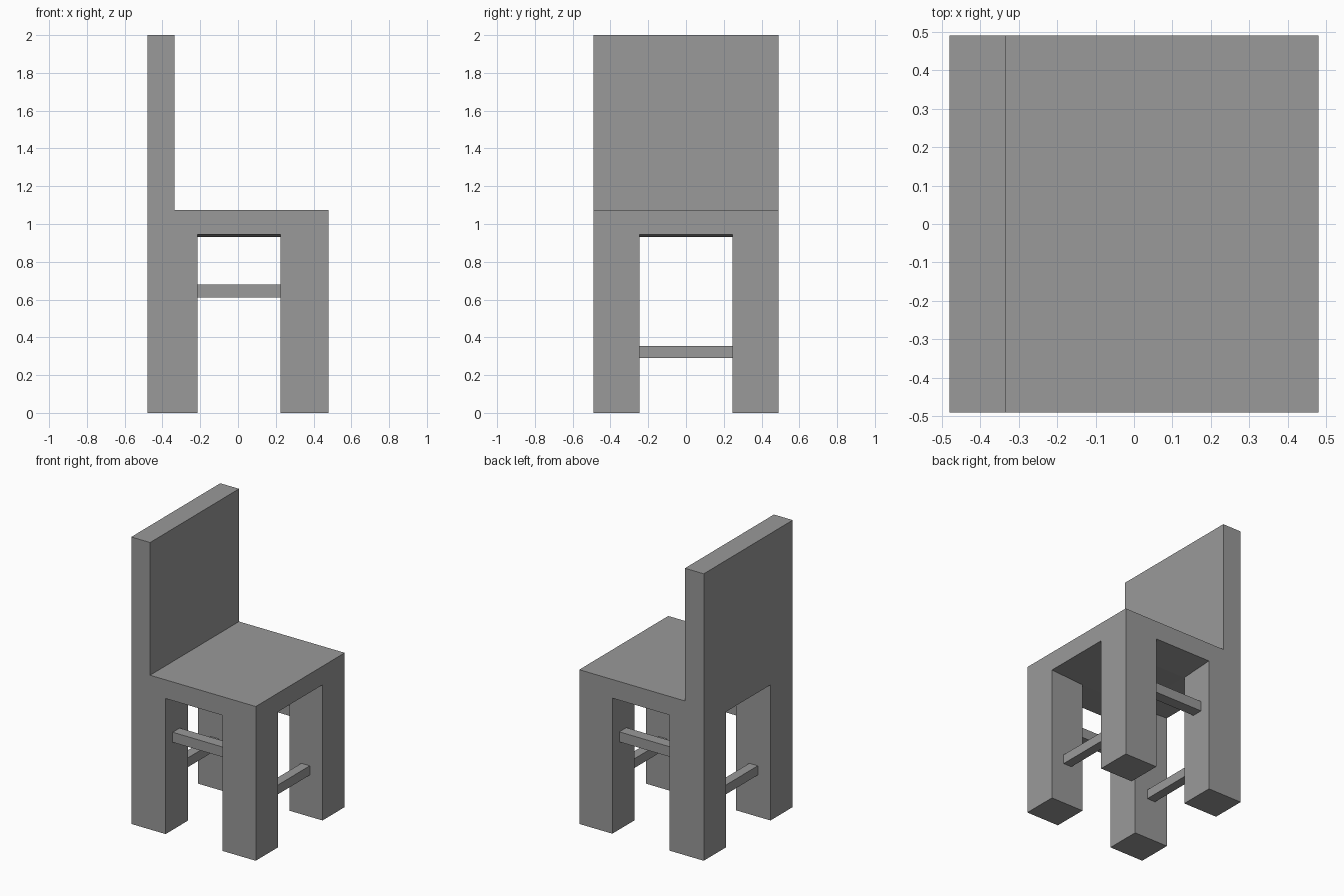
import bpy
import bmesh
from mathutils import Vector

cube = bpy.data.objects.get("Cube")
if cube:
    bpy.data.objects.remove(cube, do_unlink=True)

# One plain grey for the whole chair
grey = bpy.data.materials.new("plain_grey")
grey.use_nodes = True
COLOUR = (0.32, 0.32, 0.32, 1.0)
grey.diffuse_color = COLOUR
grey.node_tree.nodes["Principled BSDF"].inputs["Base Color"].default_value = COLOUR

XS = (-0.48, -0.215, 0.225, 0.48)
YS = (-0.49, -0.245, 0.245, 0.49)
SEAT_TOP = 1.075
BACK_FRONT = -0.335


def finish(bm, name):
    bmesh.ops.recalc_face_normals(bm, faces=bm.faces)
    mesh = bpy.data.meshes.new(name)
    bm.to_mesh(mesh)
    bm.free()
    mesh.materials.append(grey)
    obj = bpy.data.objects.new(name, mesh)
    bpy.context.collection.objects.link(obj)
    return obj


def extrude_to(bm, faces, z):
    out = bmesh.ops.extrude_face_region(bm, geom=faces)["geom"]
    for v in out:
        if isinstance(v, bmesh.types.BMVert):
            v.co.z = z


def box(name, low, high):
    low, high = Vector(low), Vector(high)
    bm = bmesh.new()
    bmesh.ops.create_cube(bm, size=1)
    for v in bm.verts:
        v.co = (low + high) / 2 + v.co * (high - low)
    return finish(bm, name)


# Seat underside: a grid that dips slightly towards the middle
bm = bmesh.new()
grid = [[bm.verts.new((x, y, 0.93 if i in (1, 2) and j in (1, 2) else 0.945))
         for j, y in enumerate(YS)] for i, x in enumerate(XS)]
cells = {(i, j): bm.faces.new((grid[i][j], grid[i + 1][j],
                               grid[i + 1][j + 1], grid[i][j + 1]))
         for i in range(3) for j in range(3)}

# Seat slab
extrude_to(bm, list(cells.values()), SEAT_TOP)

# Legs drawn down from the underside corners
bm.faces.ensure_lookup_table()
corners = [f for f in bm.faces
           if max(v.co.z for v in f.verts) < 1
           and abs(f.calc_center_median().x) > 0.3
           and abs(f.calc_center_median().y) > 0.3]
for face in corners:
    extrude_to(bm, [face], 0)

# Backrest drawn up from the rear strip of the seat
bmesh.ops.bisect_plane(bm, geom=bm.verts[:] + bm.edges[:] + bm.faces[:],
                       plane_co=(BACK_FRONT, 0, 0), plane_no=(1, 0, 0))
strip = [f for f in bm.faces
         if min(v.co.z for v in f.verts) > SEAT_TOP - 0.01
         and f.calc_center_median().x < BACK_FRONT]
extrude_to(bm, strip, 2)

bmesh.ops.recalc_face_normals(bm, faces=bm.faces)
bmesh.ops.dissolve_limit(bm, angle_limit=0.01, verts=bm.verts, edges=bm.edges)
finish(bm, "chair_frame")

# Stretchers between the legs: high pair along x, low pair along y
for side, name in ((-1, "right"), (1, "left")):
    y0, y1 = sorted((side * 0.335, side * 0.412))
    box("high_stretcher_" + ("front" if side < 0 else "back"),
        (XS[1], y0, 0.61), (XS[2], y1, 0.68))
    x0, x1 = sorted((side * 0.317, side * 0.382))
    box("low_stretcher_" + name, (x0, YS[1], 0.29), (x1, YS[2], 0.355))
